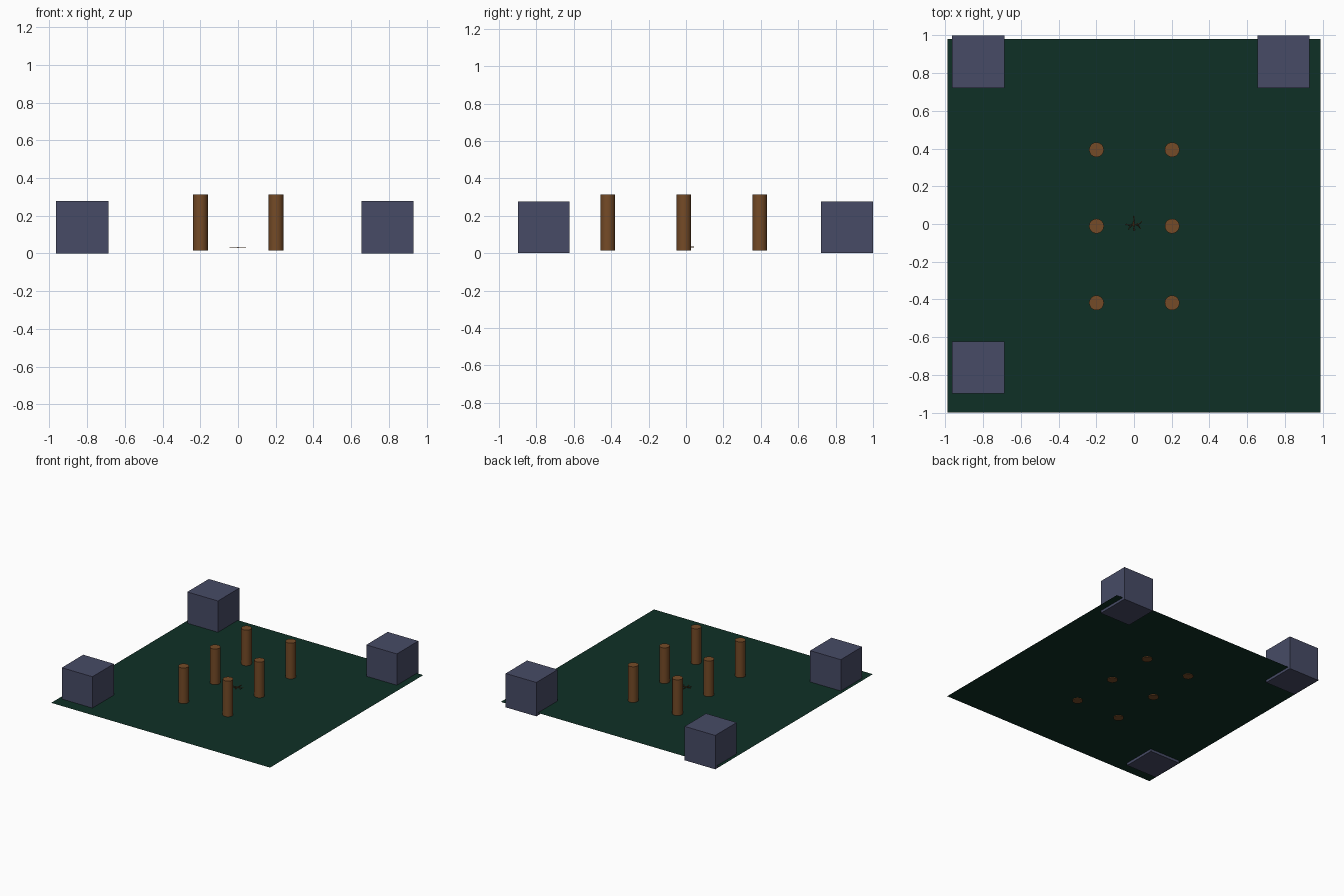
import bpy, bmesh, math
from mathutils import Vector

if "Cube" in bpy.data.objects:
    bpy.data.objects.remove(bpy.data.objects["Cube"], do_unlink=True)


def material(name, rgb):
    """Flat material from 0-255 display values, stored as linear."""
    lin = [((c / 255 + 0.055) / 1.055) ** 2.4 for c in rgb] + [1.0]
    m = bpy.data.materials.new(name)
    m.use_nodes = True
    m.diffuse_color = lin
    bsdf = m.node_tree.nodes["Principled BSDF"]
    bsdf.inputs["Base Color"].default_value = lin
    bsdf.inputs["Roughness"].default_value = 0.8
    return m


GREEN = material("dark green", (15, 48, 38))
SLATE = material("slate blue", (71, 75, 102))
BROWN = material("wood brown", (117, 75, 39))


def finish(obj, name, mat):
    obj.name = name
    obj.data.name = name
    obj.data.materials.append(mat)
    return obj


# Thin ground sheet
bpy.ops.mesh.primitive_plane_add(size=1.98, location=(0, -0.01, 0.021))
finish(bpy.context.object, "ground", GREEN)

# Corner blocks, sunk slightly through the ground
BLOCK = 0.277
for name, x, y in (("back_right_block", -0.826, 0.861),
                   ("back_left_block", 0.793, 0.861),
                   ("front_right_block", -0.826, -0.761)):
    bpy.ops.mesh.primitive_cube_add(size=BLOCK, location=(x, y, BLOCK / 2))
    finish(bpy.context.object, name, SLATE)

# Two rows of wooden posts
for side, x in (("right", -0.199), ("left", 0.202)):
    for row, y in (("front", -0.418), ("middle", -0.011), ("back", 0.394)):
        bpy.ops.mesh.primitive_cylinder_add(
            vertices=32, radius=0.039, depth=0.298, location=(x, y, 0.164))
        finish(bpy.context.object, f"{row}_{side}_post", BROWN)
        bpy.ops.object.shade_smooth_by_angle(angle=math.radians(30))


def twig(name, points, radius):
    """Thin rounded strand through a few points."""
    curve = bpy.data.curves.new(name, "CURVE")
    curve.dimensions = "3D"
    curve.bevel_depth = radius
    curve.bevel_resolution = 1
    curve.use_fill_caps = True
    spline = curve.splines.new("POLY")
    spline.points.add(len(points) - 1)
    for p, co in zip(spline.points, points):
        p.co = (*co, 1)
    finish(bpy.data.objects.new(name, curve), name, BROWN)
    bpy.context.collection.objects.link(bpy.data.objects[name])


# Small twig cluster at the centre: a spine with bent arms
Z = 0.032
twig("twig_spine", [(0.002, -0.036, Z), (-0.002, 0, Z), (0.001, 0.042, Z)], 0.003)
ARMS = (("front_left", [(0, 0, Z), (0.022, -0.008, Z), (0.036, -0.024, Z)]),
        ("back_left", [(0, -0.003, Z), (0.028, 0.001, Z), (0.042, 0.014, Z)]),
        ("front_right", [(0, 0, Z), (-0.02, -0.014, Z), (-0.03, -0.028, Z)]),
        ("back_right", [(0, 0.002, Z), (-0.025, -0.006, Z), (-0.045, -0.002, Z)]))
for name, pts in ARMS:
    twig(f"twig_{name}", pts, 0.002)
